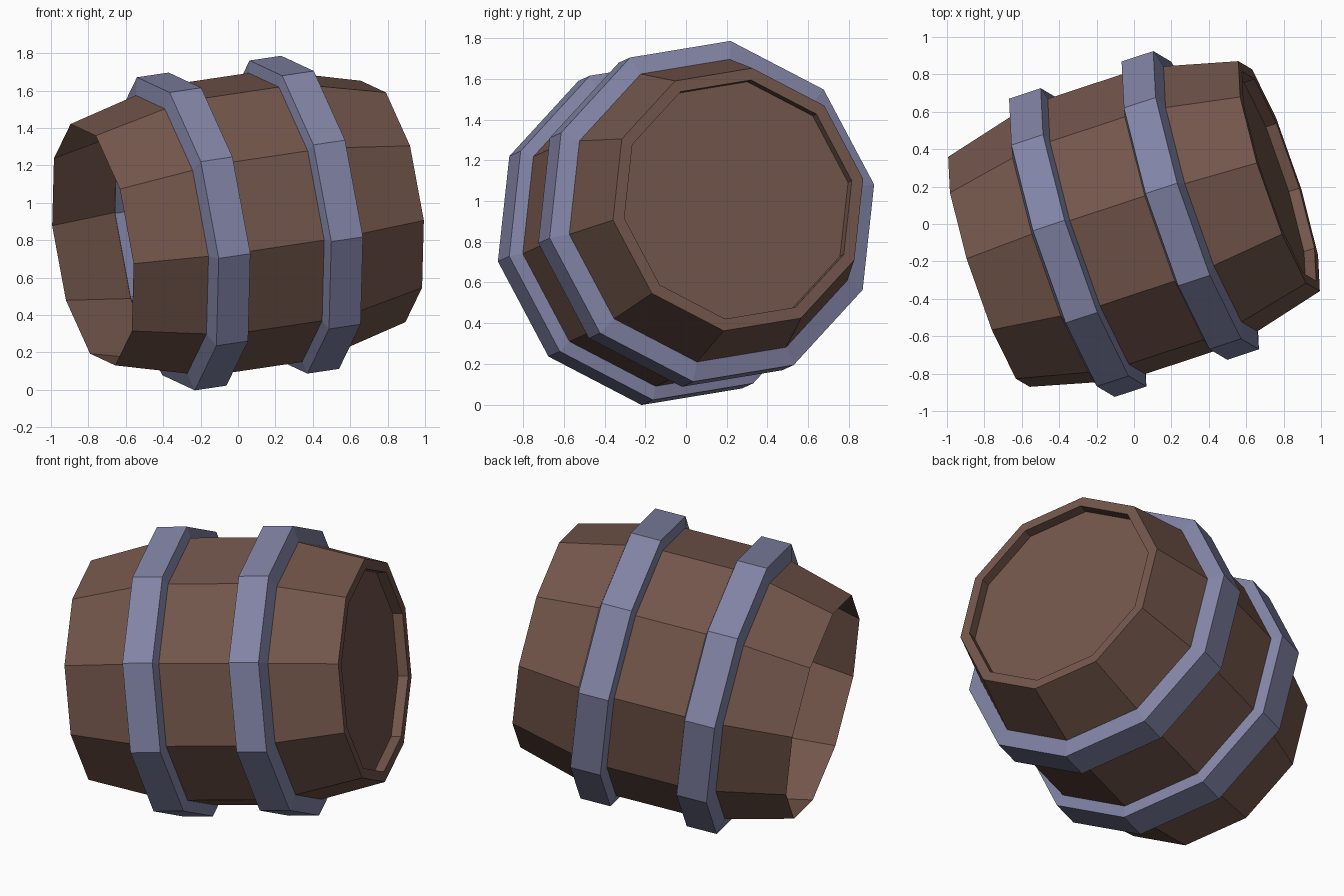
import bpy, math
from mathutils import Vector

if "Cube" in bpy.data.objects:
    bpy.data.objects.remove(bpy.data.objects["Cube"])

SIDES = 10
CENTRE = Vector((0, 0, 0.892))
AXIS = Vector((0.94, 0.31, 0.14)).normalized()      # tilted barrel axis
U = Vector((-0.182, 0.106, 0.977))
U = (U - AXIS * U.dot(AXIS)).normalized()           # direction of the top corner
V = AXIS.cross(U)


def material(name, rgb):
    m = bpy.data.materials.new(name)
    m.diffuse_color = (*rgb, 1)
    m.use_nodes = True
    m.node_tree.nodes["Principled BSDF"].inputs["Base Color"].default_value = m.diffuse_color
    return m


def lathe(name, profile, mat, closed=False, cap_end=False):
    """Turn (distance along axis, radius) points into a ten-sided flat-shaded part."""
    verts, faces = [], []
    for s, r in profile:
        for k in range(SIDES):
            a = 2 * math.pi * k / SIDES
            verts.append(CENTRE + AXIS * s + (U * math.cos(a) + V * math.sin(a)) * r)
    n = len(profile)
    for i in range(n if closed else n - 1):
        j = (i + 1) % n
        for k in range(SIDES):
            l = (k + 1) % SIDES
            faces.append((i * SIDES + k, i * SIDES + l, j * SIDES + l, j * SIDES + k))
    if cap_end:
        faces.append([(n - 1) * SIDES + k for k in range(SIDES)])
    mesh = bpy.data.meshes.new(name)
    mesh.from_pydata([tuple(v) for v in verts], [], faces)
    mesh.materials.append(mat)
    ob = bpy.data.objects.new(name, mesh)
    bpy.context.collection.objects.link(ob)
    return ob


wood = material("brown_wood", (0.171, 0.093, 0.071))
metal = material("blue_grey_metal", (0.223, 0.231, 0.381))

# Barrel body: open at the left end, recessed lid with a rim at the right end
lathe("barrel_body", [(-0.825, 0.66), (-0.32, 0.79), (0.32, 0.79),
                      (0.825, 0.66), (0.825, 0.60), (0.765, 0.60)], wood, cap_end=True)

# Two hoops with slightly flared sides, reaching just through the wall
for name, s in (("left_hoop", -0.32), ("right_hoop", 0.32)):
    lathe(name, [(s - 0.12, 0.74), (s - 0.09, 0.856), (s + 0.09, 0.856), (s + 0.12, 0.74)],
          metal, closed=True)
